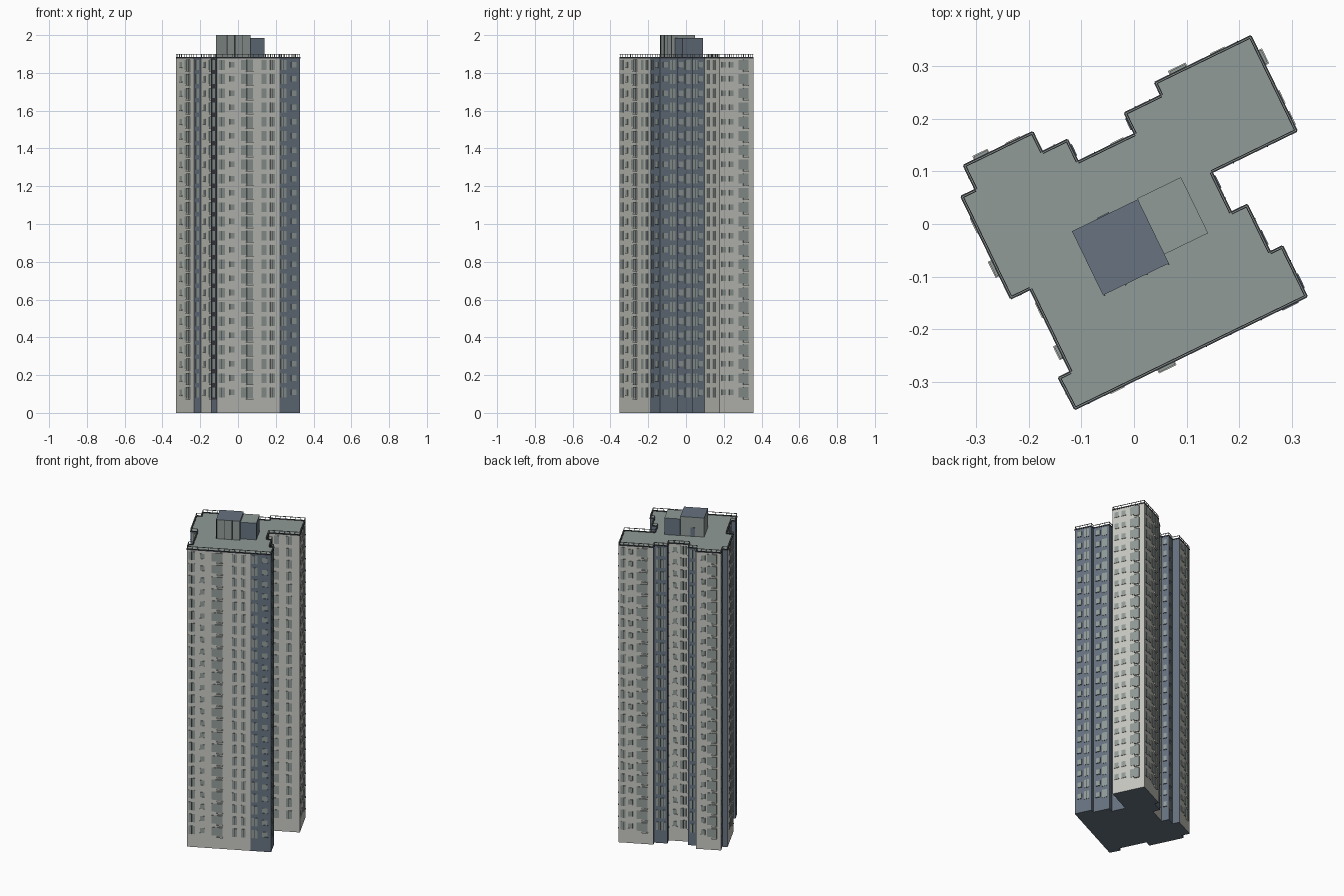
import bpy, bmesh, math
from mathutils import Matrix, Vector

if "Cube" in bpy.data.objects:
    bpy.data.objects.remove(bpy.data.objects["Cube"])

TURN = Matrix.Rotation(math.radians(25.9), 4, 'Z')   # plan is turned on the site
ROOF, BASE, FLOORS = 1.88, 0.07, 24
STEP = (ROOF - BASE) / FLOORS


def material(name, rgb):
    m = bpy.data.materials.new(name)
    m.diffuse_color = (*rgb, 1)
    m.use_nodes = True
    m.node_tree.nodes["Principled BSDF"].inputs["Base Color"].default_value = m.diffuse_color
    return m


MATS = [material("pale_wall", (0.57, 0.57, 0.53)),
        material("slate_wall", (0.135, 0.168, 0.215)),
        material("grey_green", (0.28, 0.325, 0.31)),
        material("charcoal", (0.045, 0.048, 0.06))]
P, S, G, C = range(4)


def finish(bm, name):
    me = bpy.data.meshes.new(name)
    bm.transform(TURN)
    bmesh.ops.recalc_face_normals(bm, faces=bm.faces)
    bm.to_mesh(me)
    bm.free()
    for m in MATS:
        me.materials.append(m)
    ob = bpy.data.objects.new(name, me)
    bpy.context.collection.objects.link(ob)
    return ob


def box(bm, a, d, n, s0, s1, out0, out1, z0, z1, mat):
    """Box on a wall: start a, wall direction d, outward normal n."""
    vs = [bm.verts.new((*(a + d * s + n * o), z))
          for z in (z0, z1) for s, o in ((s0, out0), (s1, out0), (s1, out1), (s0, out1))]
    for q in ((0, 1, 2, 3), (7, 6, 5, 4), (0, 4, 5, 1), (1, 5, 6, 2), (2, 6, 7, 3), (3, 7, 4, 0)):
        bm.faces.new([vs[i] for i in q]).material_index = mat


# Each wall: start corner, colour, window columns (centre along wall 0-1, width, kind)
WALLS = [
    (-.254, -.267, P, [(.075, .038, 't'), (.24, .026, 's'), (.475, .066, 'w'), (.75, .028, 't'), (.89, .028, 't')]),
    (.114, -.267, S, [(.2, .034, 't'), (.7, .03, 's')]),
    (.235, -.267, S, [(.3, .026, 's'), (.7, .03, 't')]),
    (.235, -.161, S, []),
    (.209, -.161, S, [(.3, .026, 's'), (.7, .03, 't')]),
    (.209, -.061, S, []),
    (.1755, -.061, S, [(.35, .026, 't'), (.75, .022, 's')]),
    (.1755, .024, P, [(.25, .03, 't'), (.65, .034, 't')]),
    (.355, .024, P, [(.13, .024, 's'), (.35, .024, 's'), (.7, .056, 'w')]),
    (.355, .224, P, [(.13, .028, 't'), (.34, .026, 's'), (.67, .066, 'w')]),
    (.153, .224, S, []),
    (.153, .197, S, [(.3, .024, 't'), (.7, .024, 't')]),
    (.076, .197, S, [(.5, .02, 's')]),
    (.076, .153, P, [(.3, .024, 's'), (.7, .036, 't')]),
    (-.044, .153, S, [(.5, .02, 's')]),
    (-.044, .199, S, [(.5, .03, 't')]),
    (-.097, .199, S, []),
    (-.097, .241, P, [(.28, .026, 's'), (.64, .056, 'w')]),
    (-.242, .241, S, [(.5, .024, 't')]),
    (-.242, .19, S, []),
    (-.272, .19, P, [(.28, .028, 's'), (.63, .06, 'w')]),
    (-.272, -.025, S, [(.5, .02, 't')]),
    (-.231, -.025, P, [(.25, .028, 's'), (.68, .05, 'w')]),
    (-.231, -.2, S, []),
    (-.256, -.2, C, [(.5, .03, 't')]),
]
pts = [Vector(w[:2]) for w in WALLS]
edges = []
for i, a in enumerate(pts):
    b = pts[(i + 1) % len(pts)]
    d = (b - a).normalized()
    edges.append((a, d, Vector((d.y, -d.x)), (b - a).length))

# Tower body: extruded plan, coloured wall by wall; plain band at ground level
bm = bmesh.new()
rings = [[bm.verts.new((*p, z)) for p in pts] for z in (0, BASE, ROOF)]
bm.faces.new(rings[0][::-1]).material_index = S
bm.faces.new(rings[2]).material_index = G
for lo, hi in zip(rings, rings[1:]):
    for i, w in enumerate(WALLS):
        j = (i + 1) % len(WALLS)
        f = bm.faces.new((lo[i], lo[j], hi[j], hi[i]))
        f.material_index = S if (w[2] == C and lo is rings[0]) else w[2]
finish(bm, "tower_body")

# Windows: small, tall and wide bay columns repeated on every floor
bm = bmesh.new()
for (a, d, n, length), (_, _, colour, columns) in zip(edges, WALLS):
    for t, width, kind in columns:
        c, h = t * length, width / 2
        for k in range(FLOORS):
            z = BASE + k * STEP
            if kind == 's':
                box(bm, a, d, n, c - h, c + h, -.002, .002, z + .024, z + .054, G)
                box(bm, a, d, n, c - h - .002, c + h + .002, -.002, .004, z + .02, z + .024, colour)
            elif kind == 't':
                box(bm, a, d, n, c - h, c + h, -.002, .002, z + .012, z + .064, G)
                box(bm, a, d, n, c - .001, c + .001, -.002, .003, z + .012, z + .064, C)
            else:
                box(bm, a, d, n, c - h, c, -.002, .002, z + .012, z + .064, G)
                box(bm, a, d, n, c, c + h, -.002, .007, z + .006, z + .066, G)
                box(bm, a, d, n, c - .002, c + h + .002, -.002, .009, z + .001, z + .006, colour)
finish(bm, "windows")

# Roof edge trim and railing
bm = bmesh.new()
for a, d, n, length in edges:
    box(bm, a, d, n, 0, length, -.004, .002, ROOF - .003, ROOF + .004, C)
    box(bm, a, d, n, 0, length, -.003, 0, ROOF + .017, ROOF + .02, G)
    posts = max(1, round(length / .03))
    for k in range(posts):
        s = k * length / posts
        box(bm, a, d, n, s, s + .002, -.003, -.001, ROOF, ROOF + .018, G)
finish(bm, "roof_railing")


# Rooftop machine rooms
def room(name, u0, u1, v0, v1, top, side, lid):
    bm = bmesh.new()
    box(bm, Vector((u0, v0)), Vector((1, 0)), Vector((0, 1)), 0, u1 - u0, 0, v1 - v0, ROOF - .01, top, side)
    for f in bm.faces:
        if all(v.co.z > top - .001 for v in f.verts):
            f.material_index = lid
    return finish(bm, name)


room("lift_room", -.112, .027, -.096, .039, 2.0, G, S)
room("stair_room", .027, .119, -.077, .041, 1.985, S, G)

# Lift room ribs and door
bm = bmesh.new()
for k in range(4):
    s = .001 + k * .045
    box(bm, Vector((-.112, -.096)), Vector((1, 0)), Vector((0, -1)), s, s + .003, -.001, .002, ROOF, 2.0, C)
box(bm, Vector((.027, .039)), Vector((-1, 0)), Vector((0, 1)), .06, .085, -.001, .002, ROOF, ROOF + .055, S)
finish(bm, "lift_room_trim")
